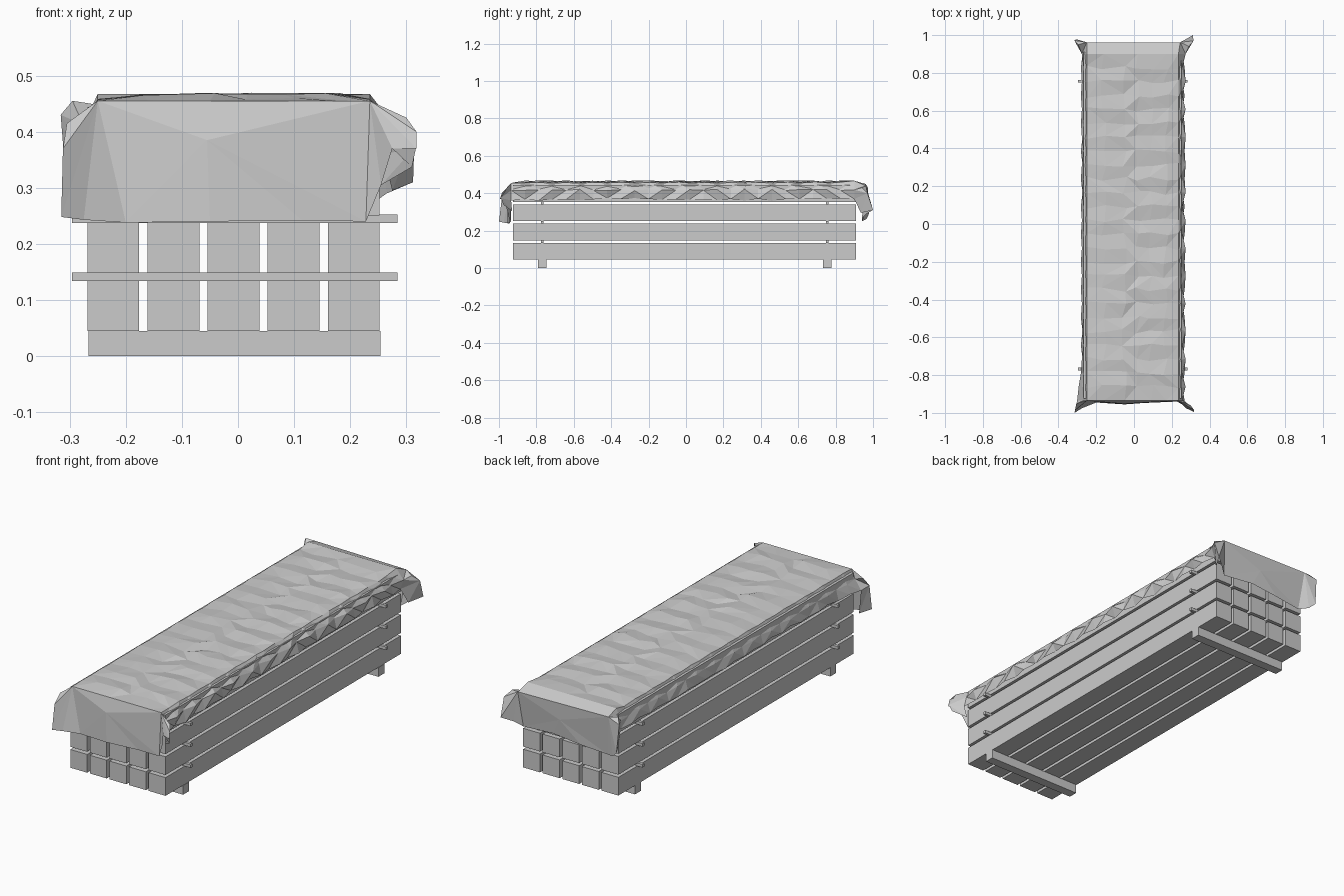
import bpy, bmesh, random
random.seed(4)


def new_object(name, bm):
    me = bpy.data.meshes.new(name)
    bm.to_mesh(me)
    bm.free()
    ob = bpy.data.objects.new(name, me)
    bpy.context.collection.objects.link(ob)
    return ob


def box(name, x0, x1, y0, y1, z0, z1):
    bm = bmesh.new()
    bmesh.ops.create_cube(bm, size=1)
    for v in bm.verts:
        v.co.x = x1 if v.co.x > 0 else x0
        v.co.y = y1 if v.co.y > 0 else y0
        v.co.z = z1 if v.co.z > 0 else z0
    return new_object(name, bm)


# Timber beams: five across, four layers
for layer in range(4):
    z = 0.045 + layer * 0.103
    for col in range(5):
        x = -0.268 + col * 0.107
        box(f"beam_{layer}_{col}", x, x + 0.092, -0.925, 0.91, z, z + 0.09)

# Bearers under the stack and thin spacer sticks between layers
for i, y in enumerate((-0.768, 0.755)):
    box(f"bearer_{i}", -0.266, 0.254, y - 0.023, y + 0.023, 0, 0.045)
    for layer in range(3):
        z = 0.134 + layer * 0.103
        box(f"spacer_{i}_{layer}", -0.296, 0.284, y - 0.007, y + 0.007, z, z + 0.015)

# Tarp: rippled top with short side skirts, built as a strip of cross-sections
tarp = bmesh.new()
top_x = (-0.25, -0.16, -0.05, 0.02, 0.09, 0.17, 0.235)
rows, y_start, y_end = 26, -0.935, 0.90
grid = []
for j in range(rows):
    end = j in (0, rows - 1)
    y = y_start + (y_end - y_start) * j / (rows - 1)
    s = 1 if j % 2 else -1
    row = []
    wob = random.uniform(-0.004, 0.004)
    hem = 0.363 + random.uniform(-0.004, 0.012)
    row.append((-0.277 + 0.004 * s - (0.02 if j < 2 else 0), y, hem))
    row.append((-0.272 - 0.004 * s, y, 0.412 + wob))
    for i, x in enumerate(top_x):
        edge = i in (0, len(top_x) - 1)
        ripple = 0.004 * (s if i < 3 else -s) + random.uniform(-0.0025, 0.0025)
        jx = 0 if edge or end else random.uniform(-0.015, 0.015)
        jy = 0 if end else random.uniform(-0.012, 0.012)
        z = 0.456 + (0.4 * ripple if edge else 0.007 + ripple)
        if end:
            z = 0.455 if j == 0 else 0.467
        row.append((x + jx, y + jy, z))
    row.append((0.264 + 0.009 * s, y, 0.418 + wob))
    row.append((0.262 - 0.006 * s, y, hem))
    grid.append([tarp.verts.new(c) for c in row])
for a, b in zip(grid, grid[1:]):
    for i in range(len(a) - 1):
        quad = (a[i], a[i + 1], b[i + 1], b[i])
        if random.random() < 0.5:
            tarp.faces.new(quad[:3])
            tarp.faces.new((quad[0], quad[2], quad[3]))
        else:
            tarp.faces.new((quad[0], quad[1], quad[3]))
            tarp.faces.new(quad[1:])


def fan(apex, pts):
    vs = [p if isinstance(p, bmesh.types.BMVert) else tarp.verts.new(p) for p in pts]
    ap = apex if isinstance(apex, bmesh.types.BMVert) else tarp.verts.new(apex)
    for p, q in zip(vs, vs[1:]):
        tarp.faces.new((ap, p, q))


# Front flap: creased panel hanging to the second layer
front = grid[0]
fan((-0.055, -0.952, 0.385), front[2:9] + [(0.228, -0.94, 0.24), (0.115, -0.943, 0.242),
    (-0.05, -0.955, 0.24), (-0.2, -0.945, 0.238), front[2]])
# Front left ear
fan(front[2], [(-0.2, -0.945, 0.238), (-0.275, -0.975, 0.243), (-0.315, -1.0, 0.248),
    (-0.312, -0.985, 0.37), (-0.305, -0.95, 0.415), front[1]])
fan((-0.312, -0.985, 0.37), [(-0.315, -1.0, 0.248), (-0.29, -0.935, 0.245),
    front[0], front[1], (-0.305, -0.95, 0.415)])
# Front right ear, folded up higher
fan(front[8], [(0.228, -0.94, 0.24), (0.255, -0.955, 0.305), (0.275, -0.975, 0.37),
    (0.318, -0.995, 0.37), (0.318, -0.985, 0.40), (0.3, -0.96, 0.425), front[9]])
fan((0.318, -0.99, 0.375), [(0.275, -0.975, 0.37), (0.31, -0.975, 0.337),
    (0.255, -0.93, 0.305), front[10], front[9], (0.3, -0.96, 0.425)])

# Rear: sloped strip, then a hanging flap
back = grid[-1]
lip_l = tarp.verts.new((-0.25, 0.962, 0.448))
lip_r = tarp.verts.new((0.245, 0.962, 0.44))
tarp.faces.new(back[2:9] + [lip_r, lip_l])
fan((0.02, 0.958, 0.36), [lip_r, lip_l, (-0.23, 0.94, 0.25), (-0.09, 0.948, 0.262),
    (0.06, 0.948, 0.278), (0.23, 0.94, 0.265), lip_r])
# Rear left ear
fan(lip_l, [(-0.23, 0.94, 0.25), (-0.275, 0.965, 0.262), (-0.305, 0.978, 0.29),
    (-0.316, 0.972, 0.43), (-0.295, 0.95, 0.455), back[1], back[2]])
fan((-0.316, 0.972, 0.43), [(-0.305, 0.978, 0.29), (-0.285, 0.935, 0.3),
    back[0], back[1], (-0.295, 0.95, 0.455)])
# Rear right ear
fan(lip_r, [(0.23, 0.94, 0.265), (0.265, 0.965, 0.29), (0.312, 1.0, 0.31),
    (0.315, 0.97, 0.4), (0.29, 0.94, 0.43), back[9], back[8]])
fan((0.315, 0.97, 0.4), [(0.312, 1.0, 0.31), (0.275, 0.935, 0.295),
    back[10], back[9], (0.29, 0.94, 0.43)])

bmesh.ops.remove_doubles(tarp, verts=tarp.verts, dist=0.0005)
bmesh.ops.recalc_face_normals(tarp, faces=tarp.faces)
new_object("tarp_cover", tarp)
